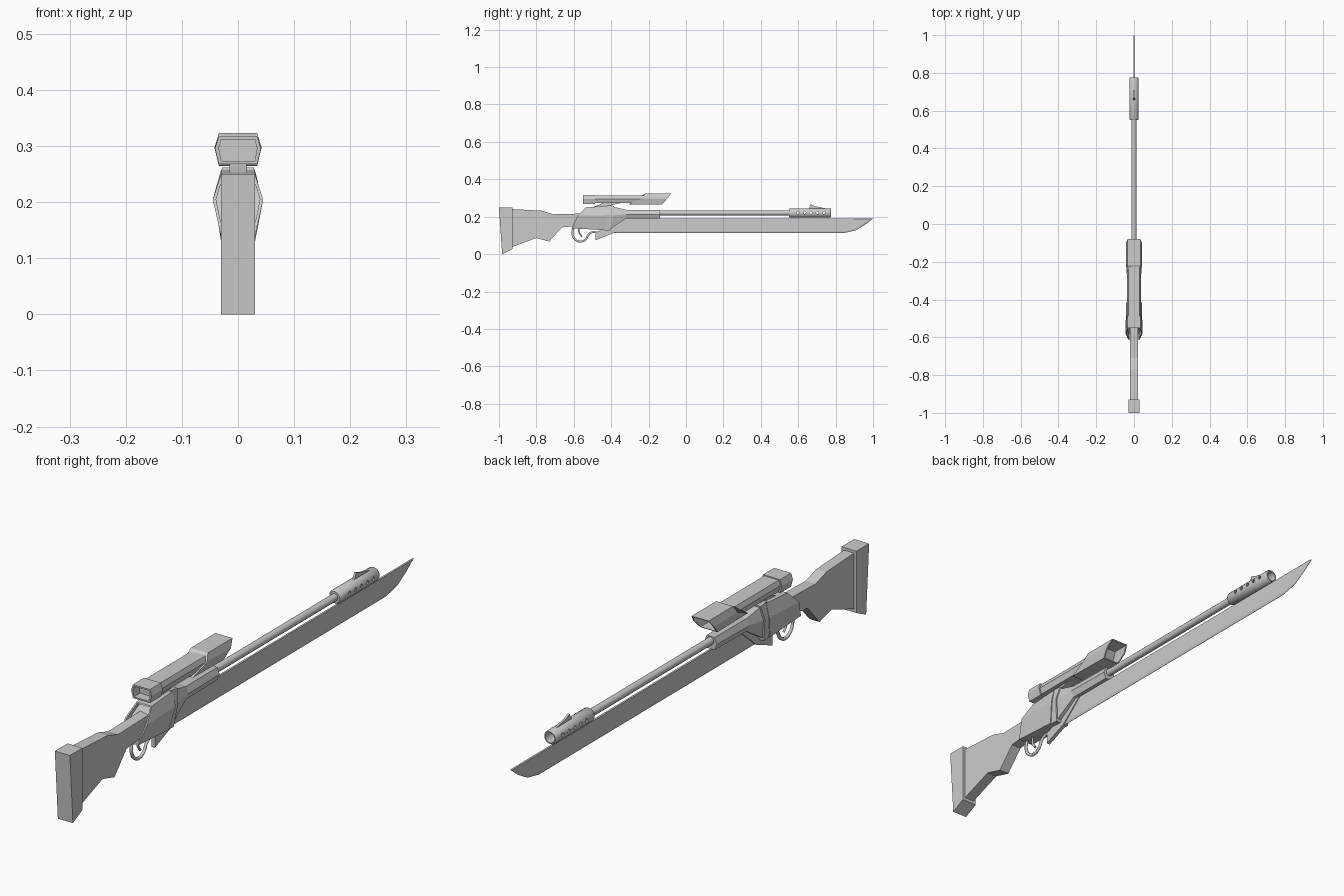
import bpy, bmesh, math
from mathutils import Matrix

if "Cube" in bpy.data.objects:
    bpy.data.objects.remove(bpy.data.objects["Cube"])


def finish(name, bm, smooth=False):
    bmesh.ops.recalc_face_normals(bm, faces=bm.faces)
    mesh = bpy.data.meshes.new(name)
    for f in bm.faces:
        f.smooth = False
    bm.to_mesh(mesh)
    bm.free()
    ob = bpy.data.objects.new(name, mesh)
    bpy.context.collection.objects.link(ob)
    if smooth:
        bpy.ops.object.select_all(action='DESELECT')
        ob.select_set(True)
        bpy.context.view_layer.objects.active = ob
        bpy.ops.object.shade_smooth_by_angle(angle=math.radians(35))
    return ob


def bridge(bm, rings):
    for a, b in zip(rings, rings[1:]):
        for i in range(len(a)):
            j = (i + 1) % len(a)
            bm.faces.new((a[i], a[j], b[j], b[i]))


def plate(name, profile, half):
    """Side profile in (y, z) given a thickness along x."""
    bm = bmesh.new()
    rings = [[bm.verts.new((x, y, z)) for y, z in profile] for x in (-half, half)]
    bridge(bm, rings)
    for r in rings:
        bm.faces.new(r)
    return finish(name, bm)


def hex_loft(name, stations, recess=(0, 0), rim=0.007):
    """Six-sided loft; a station is top, middle, bottom as (y, z, half width)."""
    bm = bmesh.new()
    rings = []
    for t, m, b in stations:
        pts = [(s[2], s[0], s[1]) for s in (t, m, b)]
        pts += [(-s[2], s[0], s[1]) for s in (b, m, t)]
        rings.append([bm.verts.new(p) for p in pts])
    bridge(bm, rings)
    caps = [bm.faces.new(rings[0]), bm.faces.new(rings[-1])]
    bmesh.ops.recalc_face_normals(bm, faces=bm.faces)
    for cap, depth in zip(caps, recess):
        if depth:
            bmesh.ops.inset_region(bm, faces=[cap], thickness=rim)
            ext = bmesh.ops.extrude_face_region(bm, geom=[cap])
            verts = [v for v in ext['geom'] if isinstance(v, bmesh.types.BMVert)]
            bmesh.ops.translate(bm, verts=verts, vec=(0, depth, 0))
            bmesh.ops.delete(bm, geom=[cap], context='FACES')
    return finish(name, bm)


def lathe(name, profile, z, sides=16):
    """Closed (y, radius) profile turned around the barrel axis."""
    bm = bmesh.new()
    rings = []
    for i in range(sides):
        a = 2 * math.pi * i / sides
        rings.append([bm.verts.new((r * math.cos(a), y, z + r * math.sin(a))) for y, r in profile])
    bridge(bm, rings + [rings[0]])
    return finish(name, bm, True)


def tube_path(name, pts, radius):
    cu = bpy.data.curves.new(name, 'CURVE')
    cu.dimensions = '3D'
    cu.bevel_depth = radius
    cu.bevel_resolution = 1
    cu.resolution_u = 4
    cu.use_fill_caps = True
    sp = cu.splines.new('BEZIER')
    sp.bezier_points.add(len(pts) - 1)
    for p, (y, z) in zip(sp.bezier_points, pts):
        p.co = (0, y, z)
        p.handle_left_type = p.handle_right_type = 'AUTO'
    ob = bpy.data.objects.new(name, cu)
    bpy.context.collection.objects.link(ob)
    return ob


# Stock and butt plate
plate("butt_plate", [(-1, .25), (-.928, .25), (-.928, .027), (-.983, 0)], .03)
plate("stock", [(-.94, .241), (-.88, .238), (-.77, .232), (-.71, .213), (-.5, .218), (-.5, .145),
                (-.61, .148), (-.663, .143), (-.732, .067), (-.80, .086), (-.94, .034)], .02)

# Receiver, its band and the fore-end
hex_loft("receiver", [
    ((-.535, .25, .03), (-.58, .205, .045), (-.612, .138, .03)),
    ((-.415, .258, .03), (-.415, .208, .042), (-.435, .128, .03))], (.03, 0), .006)
hex_loft("receiver_band", [
    ((-.42, .262, .028), (-.425, .208, .038), (-.44, .128, .027)),
    ((-.385, .258, .028), (-.395, .208, .038), (-.405, .125, .027))])
hex_loft("fore_end", [
    ((-.42, .252, .024), (-.42, .207, .033), (-.42, .133, .022)),
    ((-.385, .252, .024), (-.39, .207, .033), (-.40, .138, .022)),
    ((-.32, .237, .018), (-.32, .213, .028), (-.32, .19, .018)),
    ((-.14, .236, .016), (-.14, .213, .025), (-.14, .191, .016))])

# Barrel
lathe("barrel", [(-.2, .001), (-.2, .0135), (.57, .0135), (.57, .001)], .22, 12)

# Vented muzzle, holes cut through both sides
muzzle = lathe("muzzle", [(.55, .012), (.55, .021), (.556, .025), (.77, .025), (.775, .022),
                          (.775, .018), (.59, .018), (.58, .012)], .22, 20)
bm = bmesh.new()
for k in range(5):
    m = Matrix.Translation((0, .60 + k * .034, .222)) @ Matrix.Rotation(math.pi / 2, 4, 'Y')
    bmesh.ops.create_cone(bm, cap_ends=True, segments=10, radius1=.007, radius2=.007, depth=.1, matrix=m)
cutter = finish("vent_cutter", bm)
cutter.hide_render = True
cutter.hide_viewport = True
cutter.display_type = 'WIRE'
cut = muzzle.modifiers.new("vents", 'BOOLEAN')
cut.object = cutter
cut.operation = 'DIFFERENCE'
cut.solver = 'EXACT'
plate("front_sight", [(.655, .24), (.668, .266), (.69, .256), (.75, .244), (.75, .24)], .004)

# Long blade: flat body with a thinned cutting edge
bm = bmesh.new()
outer = [(-.40, .19), (1.0, .19), (.955, .155), (.905, .126), (.84, .112), (-.40, .112)]
inner = [(-.40, .19), (.995, .189), (.945, .16), (.90, .133), (.838, .12), (-.40, .12)]
rings = [[bm.verts.new((x, y, z)) for y, z in p]
         for x, p in ((-.0035, inner), (-.0006, outer), (.0006, outer), (.0035, inner))]
bridge(bm, rings)
bm.faces.new(rings[0])
bm.faces.new(rings[-1])
finish("blade", bm)
plate("blade_hook", [(-.483, .117), (-.42, .14), (-.37, .16), (-.33, .19), (-.30, .19),
                     (-.39, .112), (-.483, .074)], .007)

# Trigger and guard
tube_path("trigger_guard", [(-.604, .14), (-.607, .105), (-.59, .076), (-.562, .067), (-.535, .08),
                            (-.522, .103), (-.50, .118), (-.475, .115)], .006)
tube_path("trigger", [(-.572, .14), (-.571, .115), (-.556, .092)], .0045)

# Scope: rear ring, body, slanted hood and mount
hex_loft("scope_ring", [
    ((y, .317, .034), (y, .296, .041), (y, .268, .034)) for y in (-.55, -.487)], (.035, 0))
hex_loft("scope_body", [
    ((y, .314, .029), (y, .296, .036), (y, .273, .029)) for y in (-.49, -.22)])
hex_loft("scope_hood", [
    ((-.22, .323, .034), (-.235, .297, .041), (-.305, .266, .034)),
    ((-.08, .323, .034), (-.10, .297, .042), (-.13, .264, .034))], (0, -.06), .005)
plate("scope_mount", [(-.50, .25), (-.47, .262), (-.44, .275), (-.34, .275), (-.40, .262), (-.40, .25)], .015)
